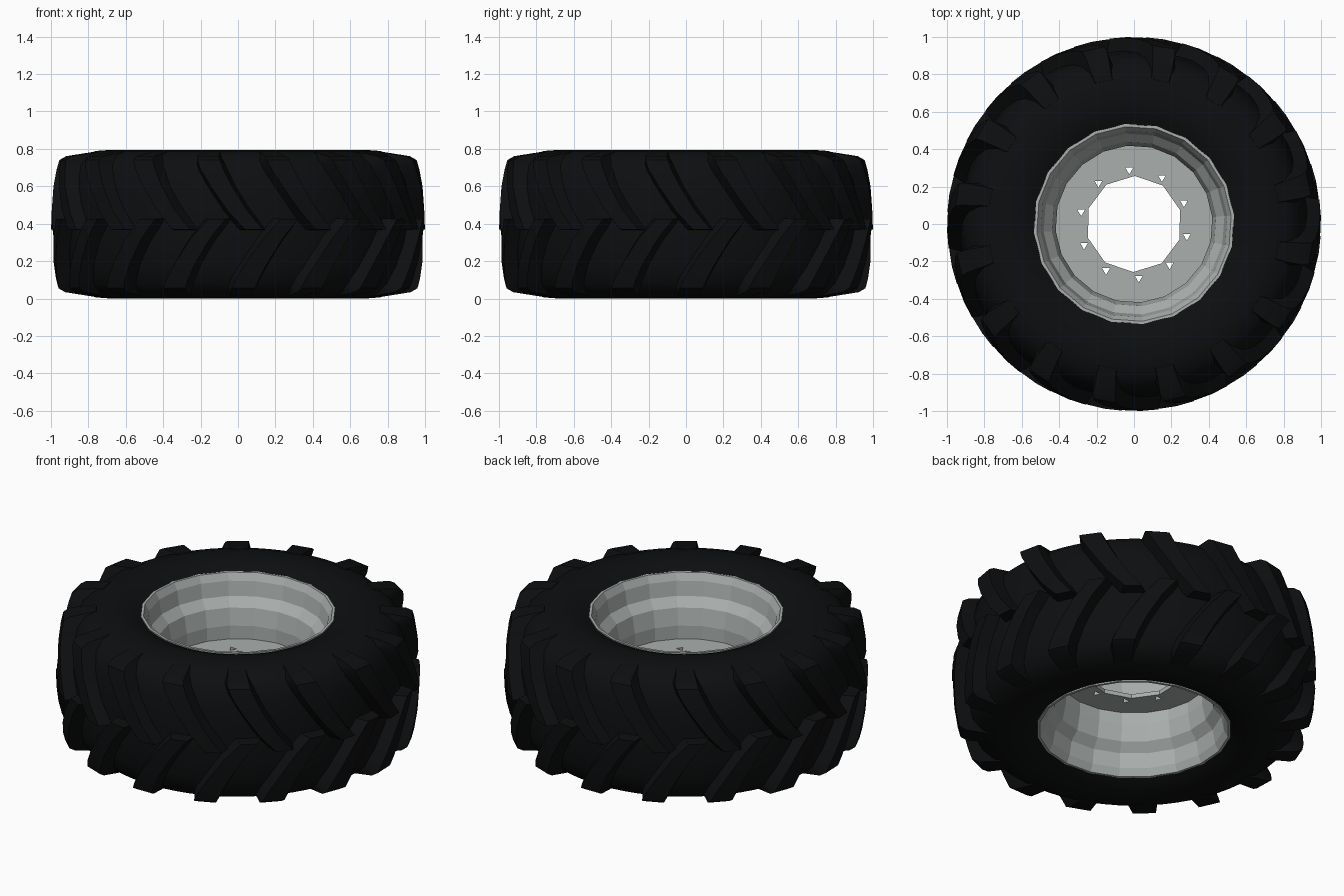
import bpy, bmesh
from math import cos, sin, radians, tau

if "Cube" in bpy.data.objects:
    bpy.data.objects.remove(bpy.data.objects["Cube"])

H = 0.795      # overall height of the wheel
LUGS = 16      # tread bars per side


def material(name, rgb):
    m = bpy.data.materials.new(name)
    m.diffuse_color = (*rgb, 1)
    m.use_nodes = True
    m.node_tree.nodes["Principled BSDF"].inputs["Base Color"].default_value = m.diffuse_color
    return m


def polar(r, deg, z):
    return (r * cos(radians(deg)), r * sin(radians(deg)), z)


def make_object(name, bm, mat=None, smooth=None):
    me = bpy.data.meshes.new(name)
    bm.to_mesh(me)
    bm.free()
    ob = bpy.data.objects.new(name, me)
    bpy.context.collection.objects.link(ob)
    if mat:
        me.materials.append(mat)
    if smooth:
        bpy.ops.object.select_all(action='DESELECT')
        bpy.context.view_layer.objects.active = ob
        ob.select_set(True)
        bpy.ops.object.shade_smooth_by_angle(angle=radians(smooth))
    return ob


def revolve(profile, sides, phase=0):
    """Spin an open (radius, z) profile around the z axis."""
    bm = bmesh.new()
    rings = [[bm.verts.new(polar(r, phase + 360 * i / sides, z)) for i in range(sides)]
             for r, z in profile]
    for a, b in zip(rings, rings[1:]):
        for i in range(sides):
            k = (i + 1) % sides
            bm.faces.new((a[i], a[k], b[k], b[i]))
    return bm


def prism(bm, cx, cy, r, sides, phase, z0, z1):
    """Add a capped upright prism."""
    pts = [(cx + r * cos(phase + tau * i / sides), cy + r * sin(phase + tau * i / sides))
           for i in range(sides)]
    lo = [bm.verts.new((x, y, z0)) for x, y in pts]
    hi = [bm.verts.new((x, y, z1)) for x, y in pts]
    bm.faces.new(lo[::-1])
    bm.faces.new(hi)
    for i in range(sides):
        k = (i + 1) % sides
        bm.faces.new((lo[i], lo[k], hi[k], hi[i]))


def mirrored(half):
    """Complete a profile by reflecting it about the middle height."""
    return half + [(r, H - z) for r, z in reversed(half)]


rubber = material("rubber", (0.004, 0.0045, 0.005))
steel = material("steel", (0.40, 0.43, 0.42))

# Tyre body: bead, bulging sidewall, shoulder and crown
half = [(0.525, 0.045), (0.56, 0.028), (0.61, 0.008), (0.68, 0.0), (0.76, 0.006),
        (0.83, 0.030), (0.885, 0.08), (0.912, 0.17), (0.928, 0.29)]
make_object("tyre_body", revolve(mirrored(half), 64), rubber, 40)

# Tread bars: stations of (angle, half width, outer r, outer z, base r, base z),
# the last one sinking flush into the sidewall
stations = [(0, 2.7, 1.000, 0.370, 0.90, 0.365),
            (-5, 3.0, 0.997, 0.470, 0.90, 0.470),
            (-10, 3.3, 0.987, 0.600, 0.88, 0.590),
            (-13, 3.6, 0.973, 0.690, 0.86, 0.670),
            (-14.3, 3.7, 0.960, 0.740, 0.83, 0.710),
            (-14.8, 3.7, 0.925, 0.761, 0.80, 0.720),
            (-15.3, 3.4, 0.780, 0.784, 0.76, 0.730)]


def add_lug(bm, turn, flip):
    rows = []
    for ang, w, ro, zo, rb, zb in stations:
        if flip:
            zo, zb = H - zo, H - zb
        a = turn + ang
        rows.append([bm.verts.new(polar(*p)) for p in (
            (rb, a - w - 2.2, zb), (ro, a - w, zo), (ro, a + w, zo), (rb, a + w + 2.2, zb))])
    for p, q in zip(rows, rows[1:]):
        for i in range(4):
            k = (i + 1) % 4
            bm.faces.new((p[i], p[k], q[k], q[i]))
    bm.faces.new(rows[0])
    bm.faces.new(rows[-1])


for name, flip, start in (("upper_tread_bars", False, -85.2), ("lower_tread_bars", True, -74)):
    bm = bmesh.new()
    for n in range(LUGS):
        add_lug(bm, start + 360 * n / LUGS, flip)
    bmesh.ops.recalc_face_normals(bm, faces=bm.faces)
    make_object(name, bm, rubber, 25)

# Rim barrel with a lip at both ends, faceted
half = [(0.535, 0.045), (0.537, 0.033), (0.522, 0.033), (0.50, 0.075), (0.485, 0.16),
        (0.44, 0.21), (0.42, 0.31)]
make_object("rim_barrel", revolve(mirrored(half)[::-1], 20, 5), steel)

# Wheel disc with hub opening and ten three-sided bolt holes
bm = bmesh.new()
prism(bm, 0, 0, 0.422, 20, radians(5), 0.38, 0.405)
disc = make_object("wheel_disc", bm, steel)

bm = bmesh.new()
prism(bm, 0, 0, 0.257, 10, radians(17), 0.3, 0.5)
for n in range(10):
    x, y, _ = polar(0.29, 95 + 36 * n, 0)
    prism(bm, x, y, 0.024, 3, radians(30), 0.3, 0.5)
cutter = make_object("hole_cutter", bm)
cutter.hide_render = True

mod = disc.modifiers.new("holes", 'BOOLEAN')
mod.operation = 'DIFFERENCE'
mod.solver = 'EXACT'
mod.object = cutter
bpy.ops.object.select_all(action='DESELECT')
bpy.context.view_layer.objects.active = disc
disc.select_set(True)
bpy.ops.object.modifier_apply(modifier=mod.name)
bpy.data.objects.remove(cutter)
